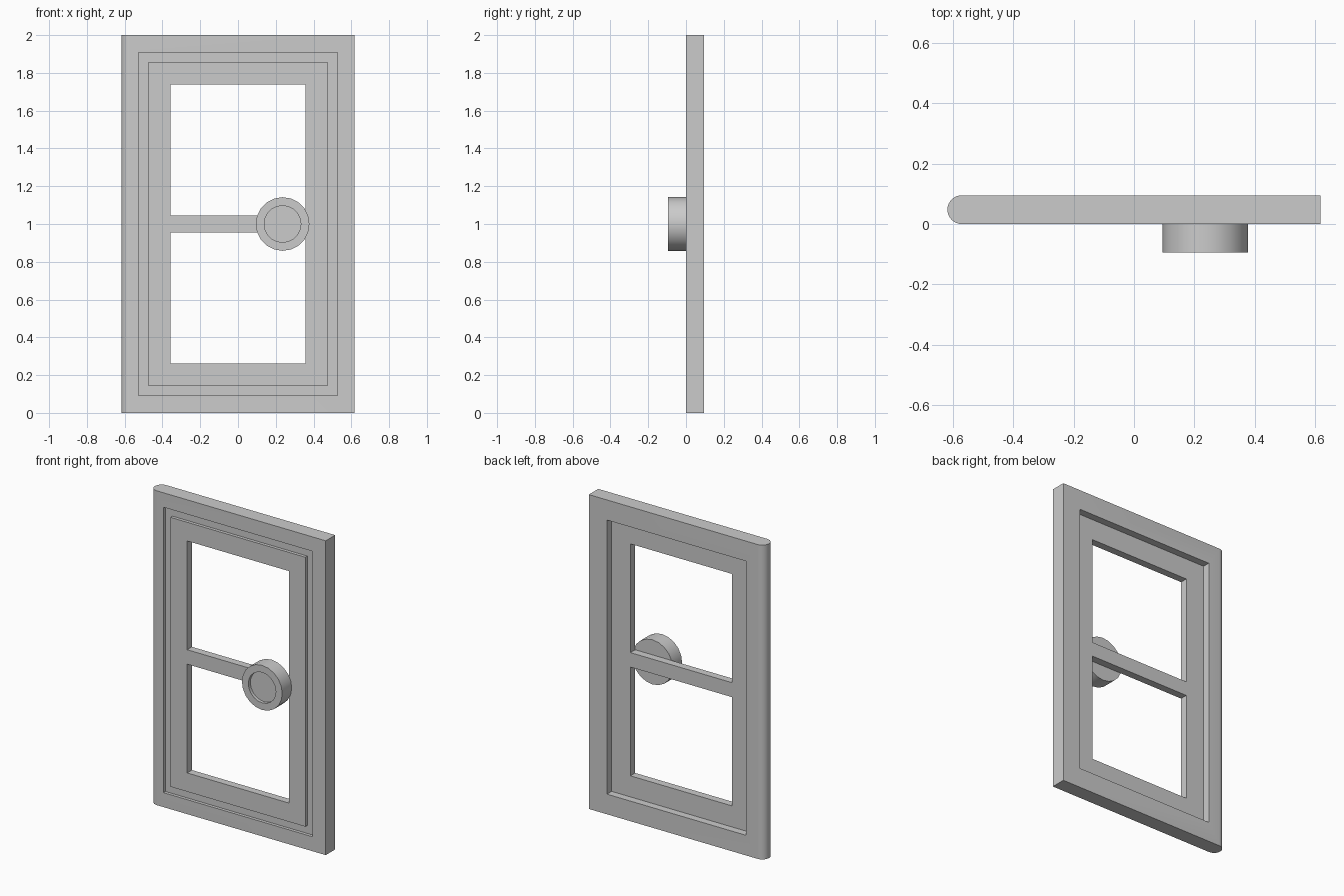
import bpy, bmesh, math
from mathutils import Vector

if "Cube" in bpy.data.objects:
    bpy.data.objects.remove(bpy.data.objects["Cube"])

HALF_W, HEIGHT, THICK = 0.6175, 2.0, 0.095
PANEL_BACK, GROOVE = 0.048, 0.02

grey = bpy.data.materials.new("plain grey")
grey.use_nodes = True
grey.diffuse_color = (0.6, 0.6, 0.6, 1)
grey.node_tree.nodes["Principled BSDF"].inputs["Base Color"].default_value = (0.6, 0.6, 0.6, 1)


def finish(name, bm):
    bmesh.ops.recalc_face_normals(bm, faces=bm.faces)
    mesh = bpy.data.meshes.new(name)
    bm.to_mesh(mesh)
    bm.free()
    mesh.materials.append(grey)
    obj = bpy.data.objects.new(name, mesh)
    bpy.context.collection.objects.link(obj)
    return obj


def extrude(bm, faces, offset):
    res = bmesh.ops.extrude_face_region(bm, geom=faces, use_keep_orig=True)
    verts = [g for g in res["geom"] if isinstance(g, bmesh.types.BMVert)]
    bmesh.ops.translate(bm, verts=verts, vec=Vector(offset))


def rect(bm, x0, x1, z0, z1, y):
    return [bm.verts.new((x, y, z)) for x, z in ((x0, z0), (x1, z0), (x1, z1), (x0, z1))]


def box(name, x0, x1, z0, z1, y0, y1):
    bm = bmesh.new()
    extrude(bm, [bm.faces.new(rect(bm, x0, x1, z0, z1, y0))], (0, y1 - y0, 0))
    return finish(name, bm)


def margin_rect(m):
    return -HALF_W + m, HALF_W - m, m, HEIGHT - m


def ring(name, outer, inner, y0, y1):
    bm = bmesh.new()
    a = rect(bm, *margin_rect(outer), y0)
    b = rect(bm, *margin_rect(inner), y0)
    faces = [bm.faces.new((a[i], a[i - 1], b[i - 1], b[i])) for i in range(4)]
    extrude(bm, faces, (0, y1 - y0, 0))
    return finish(name, bm)


def cut(obj, cutters):
    for c in cutters:
        mod = obj.modifiers.new("cut", "BOOLEAN")
        mod.operation, mod.solver, mod.object = "DIFFERENCE", "EXACT", c
    graph = bpy.context.evaluated_depsgraph_get()
    mesh = bpy.data.meshes.new_from_object(obj.evaluated_get(graph))
    obj.modifiers.clear()
    obj.data = mesh
    for c in cutters:
        bpy.data.objects.remove(c)


# Door slab with a rounded hinge edge
bm = bmesh.new()
r, steps = THICK / 2, 16
outline = [(HALF_W, 0), (HALF_W, THICK)]
for i in range(steps + 1):
    a = math.pi / 2 + math.pi * i / steps
    outline.append((-HALF_W + r + r * math.cos(a), r + r * math.sin(a)))
extrude(bm, [bm.faces.new([bm.verts.new((x, y, 0)) for x, y in outline])], (0, 0, HEIGHT))
door = finish("door", bm)

# Front groove, back recess and the two window openings
cutters = [
    ring("groove_cutter", 0.092, 0.143, -0.05, GROOVE),
    box("recess_cutter", *margin_rect(0.128), PANEL_BACK, 0.2),
]
for z0, z1 in ((0.262, 0.954), (1.046, 1.738)):
    cutters.append(box("window_cutter", -0.358, 0.358, z0, z1, -0.1, 0.2))
cut(door, cutters)

# Round knob with a dished front
bm = bmesh.new()
sides = 20
profile = [(0.142, 0.0), (0.142, -THICK), (0.097, -THICK), (0.097, -THICK + 0.02)]
loops = []
for radius, y in profile:
    angles = [2 * math.pi * i / sides for i in range(sides)]
    loops.append([bm.verts.new((0.236 + radius * math.cos(a), y, 1 + radius * math.sin(a)))
                  for a in angles])
for lo, hi in zip(loops, loops[1:]):
    for i in range(sides):
        bm.faces.new((lo[i - 1], lo[i], hi[i], hi[i - 1]))
bm.faces.new(loops[0])
bm.faces.new(loops[-1])
knob = finish("knob", bm)

# Smooth the curved faces, keep the edges sharp
bpy.ops.object.select_all(action="DESELECT")
for obj in (door, knob):
    obj.select_set(True)
bpy.context.view_layer.objects.active = door
bpy.ops.object.shade_smooth_by_angle(angle=math.radians(30))
